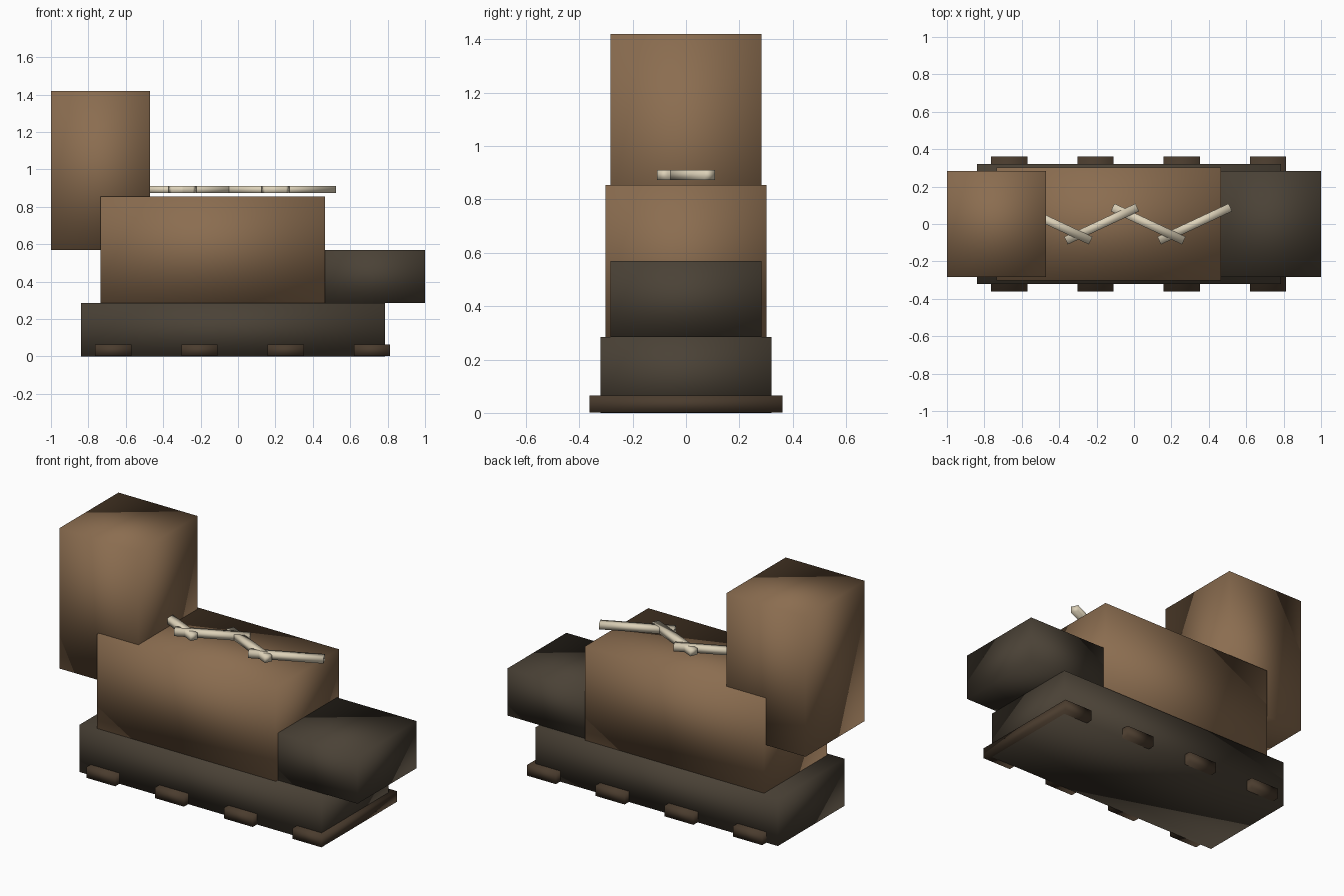
import bpy, math

if "Cube" in bpy.data.objects:
    bpy.data.objects.remove(bpy.data.objects["Cube"])


def material(name, rgb):
    m = bpy.data.materials.new(name)
    m.diffuse_color = (*rgb, 1.0)
    m.use_nodes = True
    m.node_tree.nodes["Principled BSDF"].inputs["Base Color"].default_value = m.diffuse_color
    return m


BROWN = material("warm_brown", (0.258, 0.153, 0.080))
DARK = material("dark_umber", (0.069, 0.054, 0.037))
TREAD = material("tread_brown", (0.069, 0.045, 0.027))
CREAM = material("cream", (0.720, 0.640, 0.480))


def box(name, x, y, z, mat, angle=0.0):
    """Box from (min, max) ranges, turned about its own vertical axis."""
    ranges = (x, y, z)
    centre = [(a + b) / 2 for a, b in ranges]
    bpy.ops.mesh.primitive_cube_add(size=1, location=centre)
    ob = bpy.context.object
    ob.name = name
    ob.scale = [b - a for a, b in ranges]
    ob.rotation_euler[2] = angle
    bpy.ops.object.transform_apply(location=False, rotation=True, scale=True)
    ob.data.materials.append(mat)
    bpy.ops.object.shade_smooth()  # soft gradients over the plain boxes
    return ob


# Stacked main volumes
box("base", (-0.84, 0.785), (-0.32, 0.32), (0, 0.285), DARK)
box("body", (-0.735, 0.465), (-0.302, 0.302), (0.285, 0.855), BROWN)
box("front_block", (0.465, 1.0), (-0.283, 0.283), (0.285, 0.57), DARK)
box("rear_tower", (-1.0, -0.47), (-0.283, 0.283), (0.57, 1.42), BROWN)

# Cross bars under the base
for i in range(4):
    cx = -0.667 + i * 0.461
    box(f"cross_bar_{i + 1}", (cx - 0.097, cx + 0.097), (-0.362, 0.362),
        (0.001, 0.065), TREAD)

# Zigzag of rods floating just above the body
for i in range(4):
    cx = -0.422 + i * 0.249
    tilt = math.radians(25 if i % 2 else -25)
    box(f"zigzag_rod_{i + 1}", (cx - 0.21, cx + 0.21), (-0.0225, 0.0225),
        (0.873, 0.911), CREAM, tilt)
